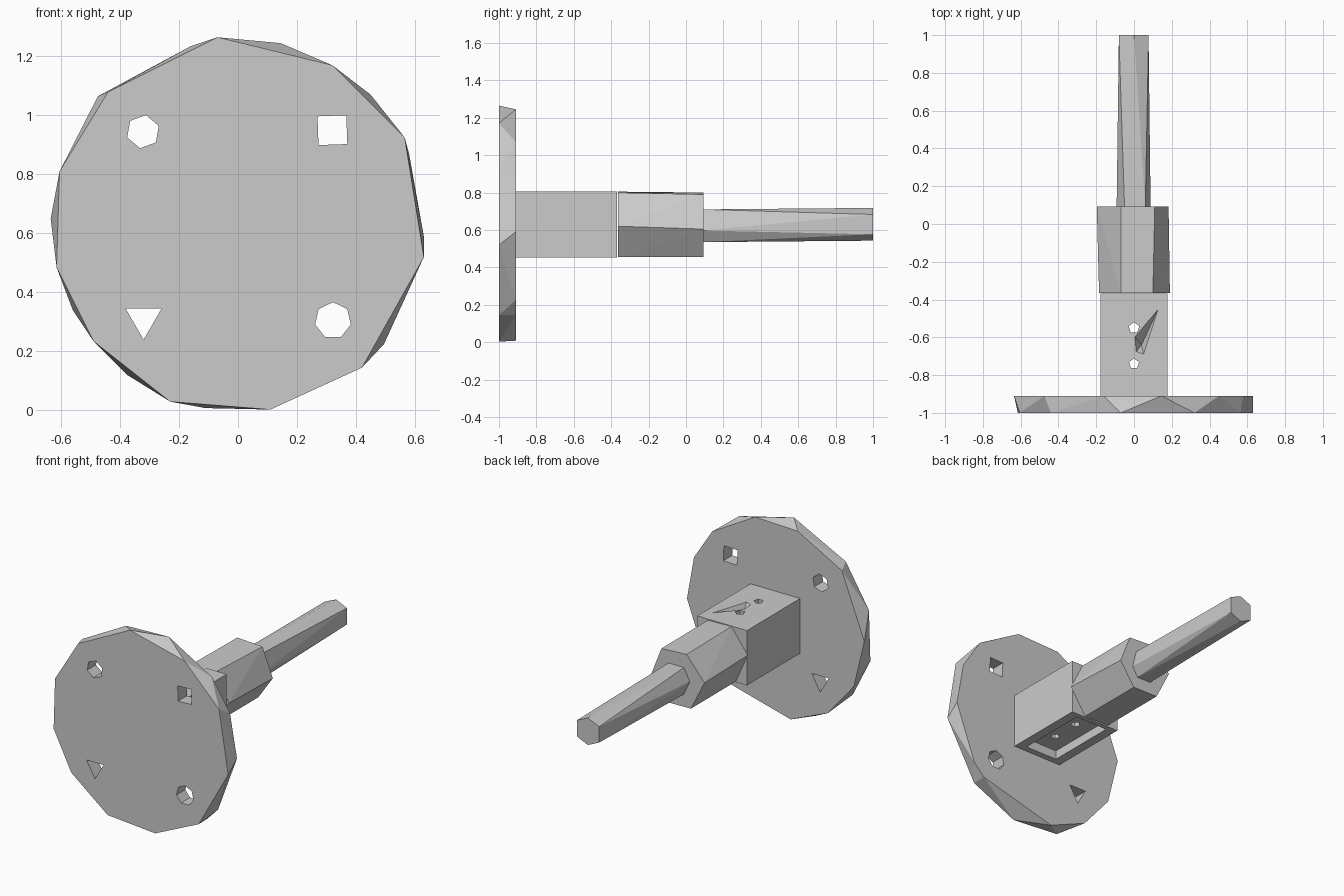
import bpy, bmesh, math

if "Cube" in bpy.data.objects:
    bpy.data.objects.remove(bpy.data.objects["Cube"])


def hull(name, points):
    """Solid spanned by the given points."""
    bm = bmesh.new()
    for p in points:
        bm.verts.new(p)
    res = bmesh.ops.convex_hull(bm, input=bm.verts[:])
    junk = {v for v in res["geom_interior"] if isinstance(v, bmesh.types.BMVert)}
    bmesh.ops.delete(bm, geom=list(junk), context="VERTS")
    bmesh.ops.dissolve_limit(bm, angle_limit=0.01, verts=bm.verts[:], edges=bm.edges[:])
    bmesh.ops.recalc_face_normals(bm, faces=bm.faces[:])
    me = bpy.data.meshes.new(name)
    bm.to_mesh(me)
    bm.free()
    ob = bpy.data.objects.new(name, me)
    bpy.context.collection.objects.link(ob)
    return ob


def loft(name, y0, ring0, y1, ring1=None):
    """Solid along y between two x-z outlines."""
    return hull(name, [(x, y0, z) for x, z in ring0]
                + [(x, y1, z) for x, z in (ring1 or ring0)])


def box(name, x, y, z):
    return hull(name, [(a, b, c) for a in x for b in y for c in z])


def ngon(cx, cz, r, n, turn):
    return [(cx + r * math.cos(math.radians(turn) + 2 * math.pi * i / n),
             cz + r * math.sin(math.radians(turn) + 2 * math.pi * i / n)) for i in range(n)]


def cut(target, cutter):
    bpy.context.view_layer.objects.active = target
    mod = target.modifiers.new("cut", "BOOLEAN")
    mod.operation = "DIFFERENCE"
    mod.solver = "EXACT"
    mod.object = cutter
    bpy.ops.object.modifier_apply(modifier=mod.name)
    bpy.data.objects.remove(cutter)


# round flange plate with a coarse, staggered rim
front = [(-.07, 1.265), (.32, 1.17), (.565, .925), (.63, .52), (.42, .145), (.11, .003),
         (-.23, .03), (-.49, .235), (-.615, .485), (-.605, .81), (-.44, 1.08)]
back = [(-.16, 1.235), (.145, 1.245), (.45, 1.07), (.58, .87), (.63, .59), (.495, .225),
        (.42, .147), (-.11, .008), (-.375, .12), (-.56, .34), (-.635, .65), (-.475, 1.065)]
flange = loft("flange_plate", -1, front, -.91, back)

# bolt holes
for cx, cz, r, n, turn in [(-.322, .945, .057, 6, 20), (.32, .95, .069, 4, 47),
                           (-.32, .31, .07, 3, 30), (.322, .305, .062, 7, 90)]:
    cut(flange, loft("bolt_hole", -1.1, ngon(cx, cz, r, n, turn), -.8))

# square clamp block with recess underneath
block = box("clamp_block", (-.177, .177), (-.912, -.368), (.452, .806))
cut(block, box("recess", (-.115, .115), (-.87, -.4), (.4, .51)))

# dented top and two small screw holes
cut(block, hull("dent", [(.165, -.372, .83), (.055, -.71, .83), (0, -.69, .83),
                         (-.01, -.58, .83), (.04, -.64, .75)]))
for y, r in [(-.55, .03), (-.74, .028)]:
    ring = ngon(0, y, r, 5, 90)
    cut(block, hull("screw_hole", [(a, b, z) for a, b in ring for z in (.4, .9)]))

# hexagonal collar
loft("hex_collar", -.364,
     [(.1, .8), (-.07, .805), (-.185, .65), (-.1, .458), (.08, .455), (.19, .62)], .093,
     [(.11, .79), (-.07, .8), (-.197, .65), (-.1, .458), (.08, .455), (.183, .605)])

# slightly twisted six-sided shaft
loft("shaft", .09,
     [(.06, .71), (-.05, .71), (-.092, .63), (-.05, .537), (.05, .535), (.088, .597)], 1,
     [(0, .718), (-.08, .683), (-.08, .58), (0, .543), (.077, .577), (.077, .683)])
